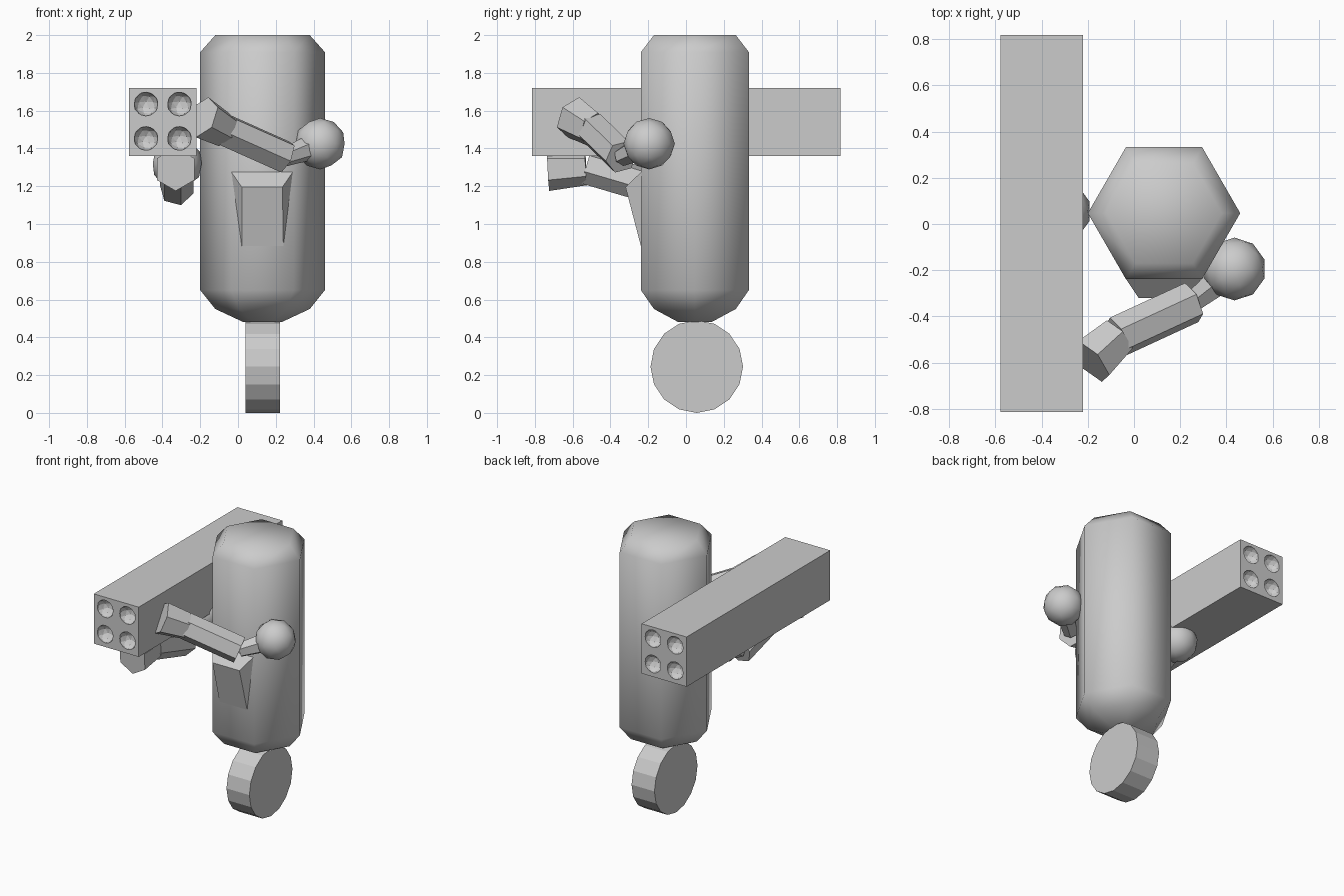
import bpy, bmesh, math
from mathutils import Vector, Matrix

if "Cube" in bpy.data.objects:
    bpy.data.objects.remove(bpy.data.objects["Cube"])


def add_object(name, bm, smooth=None):
    bmesh.ops.recalc_face_normals(bm, faces=bm.faces[:])
    mesh = bpy.data.meshes.new(name)
    bm.to_mesh(mesh)
    bm.free()
    ob = bpy.data.objects.new(name, mesh)
    bpy.context.collection.objects.link(ob)
    if smooth:
        bpy.ops.object.select_all(action='DESELECT')
        ob.select_set(True)
        bpy.context.view_layer.objects.active = ob
        bpy.ops.object.shade_smooth_by_angle(angle=math.radians(smooth))
    return ob


def rod(name, a, b, r1, r2, sides=6, spin=0):
    """Straight (optionally tapered) prism between two points."""
    a, b = Vector(a), Vector(b)
    d = b - a
    mat = (Matrix.Translation((a + b) / 2) @ d.to_track_quat('Z', 'Y').to_matrix().to_4x4()
           @ Matrix.Rotation(math.radians(spin), 4, 'Z'))
    bm = bmesh.new()
    bmesh.ops.create_cone(bm, cap_ends=True, segments=sides, radius1=r1, radius2=r2,
                          depth=d.length, matrix=mat)
    return add_object(name, bm)


def ball(name, centre, r):
    bm = bmesh.new()
    bmesh.ops.create_icosphere(bm, subdivisions=2, radius=r, matrix=Matrix.Translation(centre))
    return add_object(name, bm, 60)


# Hexagonal capsule body, rings of (radius, height)
bm = bmesh.new()
rings = []
for r, z in [(0.10, 0.48), (0.25, 0.55), (0.33, 0.65), (0.33, 1.91), (0.25, 2.0)]:
    rings.append([bm.verts.new((0.13 + r * math.cos(k * math.pi / 3),
                                0.047 + r * math.sin(k * math.pi / 3), z)) for k in range(6)])
for lo, hi in zip(rings, rings[1:]):
    for k in range(6):
        bm.faces.new((lo[k], lo[(k + 1) % 6], hi[(k + 1) % 6], hi[k]))
bm.faces.new(rings[0][::-1])
bm.faces.new(rings[-1])
add_object("body", bm, 65)

# Wheel
rod("wheel", (0.04, 0.057, 0.245), (0.222, 0.057, 0.245), 0.245, 0.245, 16)

# Wedge-shaped chest plate
bm = bmesh.new()
tl, tr, br, bl, fl, fr = [bm.verts.new(p) for p in (
    (-0.035, -0.238, 1.275), (0.29, -0.238, 1.275), (0.24, -0.238, 0.88),
    (0.02, -0.238, 0.88), (0.02, -0.32, 1.195), (0.235, -0.32, 1.195))]
for f in ((tl, tr, fr, fl), (fl, fr, br, bl), (tl, fl, bl), (tr, br, fr), (tl, bl, br, tr)):
    bm.faces.new(f)
add_object("chest_plate", bm)

# Launcher box with four shallow bowls in each end
bm = bmesh.new()
bmesh.ops.create_cube(bm, size=1, matrix=Matrix.Translation((-0.399, 0.002, 1.54))
                      @ Matrix.Diagonal((0.358, 1.633, 0.358, 1)))
launcher = add_object("launcher", bm)
bm = bmesh.new()
for x in (-0.487, -0.31):
    for z in (1.453, 1.635):
        for y in (-0.8145, 0.8185):
            bmesh.ops.create_icosphere(bm, subdivisions=2, radius=0.065,
                                       matrix=Matrix.Translation((x, y, z))
                                       @ Matrix.Rotation(0.2, 4, 'X'))
cutter = add_object("launcher_cutter", bm)
cutter.hide_render = True
mod = launcher.modifiers.new("tubes", 'BOOLEAN')
mod.operation = 'DIFFERENCE'
mod.solver = 'EXACT'
mod.object = cutter
bpy.context.view_layer.objects.active = launcher
bpy.ops.object.modifier_apply(modifier=mod.name)
bpy.data.objects.remove(cutter)


# Arms: shoulder ball, thin upper arm, thick forearm, blocky hand
def arm(side, shoulder, elbow, wrist, hand_end):
    ball(side + "_shoulder", shoulder, 0.136)
    rod(side + "_upper_arm", shoulder, elbow, 0.075, 0.05)
    rod(side + "_forearm", elbow, wrist, 0.092, 0.092, 6, 15)
    rod(side + "_hand", wrist, hand_end, 0.095, 0.115)


arm("right", (0.435, -0.195, 1.425), (0.25, -0.34, 1.355), (-0.075, -0.49, 1.50),
    (-0.19, -0.595, 1.565))
arm("left", (-0.322, 0.055, 1.32), (-0.325, -0.14, 1.185), (-0.325, -0.53, 1.30),
    (-0.33, -0.73, 1.29))
